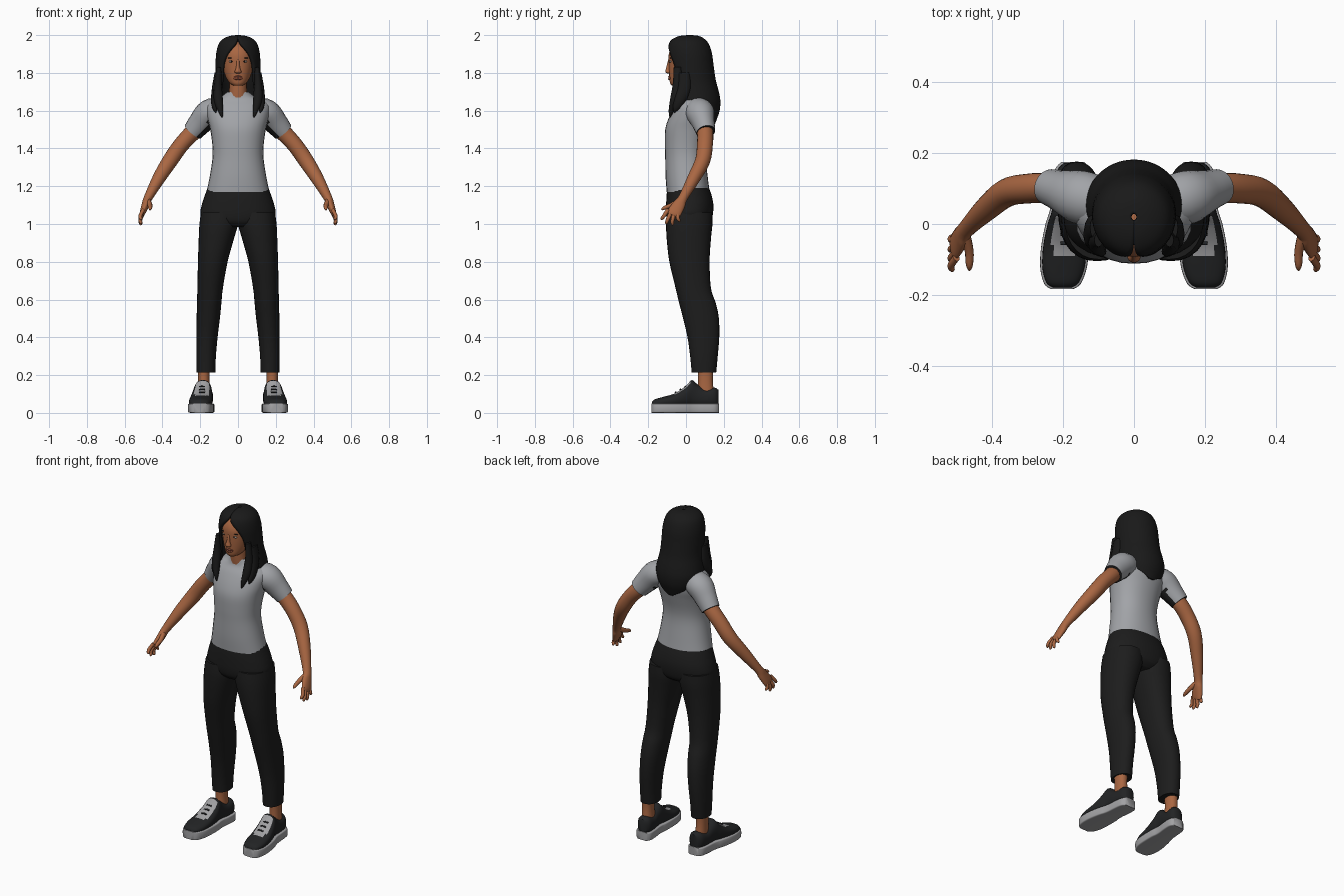
import bpy, bmesh, math
from mathutils import Vector


def material(name, rgb):
    m = bpy.data.materials.new(name)
    m.diffuse_color = (*rgb, 1)
    return m


SKIN = material("brown skin", (0.40, 0.135, 0.055))
SHIRT = material("grey cotton", (0.36, 0.37, 0.39))
PANTS = material("black trousers", (0.012, 0.012, 0.012))
HAIR = material("black hair", (0.010, 0.010, 0.010))
SHOE = material("black shoe fabric", (0.016, 0.017, 0.018))
SOLE = material("light grey rubber", (0.36, 0.36, 0.37))
LIPS = material("dark lips", (0.27, 0.075, 0.04))
EYES = material("eye white", (0.5, 0.42, 0.36))


def smooth(rows, k=4):
    """Catmull-Rom interpolation of rows of numbers."""
    out = []
    for i in range(len(rows) - 1):
        a, b, c, d = (rows[max(i - 1, 0)], rows[i], rows[i + 1],
                      rows[min(i + 2, len(rows) - 1)])
        for s in range(k):
            t = s / k
            out.append([q + 0.5 * t * (r - p + t * (2 * p - 5 * q + 4 * r - w + t * (3 * (q - r) + w - p)))
                        for p, q, r, w in zip(a, b, c, d)])
    return out + [list(rows[-1])]


def oval(center, u, v, p=2.0, n=28):
    """Superellipse ring around center with half axes u and v."""
    ring = []
    for i in range(n):
        a = 2 * math.pi * i / n
        c, s = math.cos(a), math.sin(a)
        ring.append(Vector(center) + u * math.copysign(abs(c) ** (2 / p), c)
                    + v * math.copysign(abs(s) ** (2 / p), s))
    return ring


def skin(name, rings, mats, mirror=False, closed=True, rule=None, angle=50):
    """Bridge rings into a surface; rule(face) picks a material slot."""
    bm = bmesh.new()
    vs = [[bm.verts.new(p) for p in r] for r in rings]
    n = len(vs[0])
    for a, b in zip(vs, vs[1:]):
        for i in range(n if closed else n - 1):
            j = (i + 1) % n
            bm.faces.new((a[i], a[j], b[j], b[i]))
    if closed:
        bm.faces.new(vs[0])
        bm.faces.new(vs[-1])
    bmesh.ops.recalc_face_normals(bm, faces=bm.faces)
    bm.normal_update()
    for f in bm.faces:
        f.smooth = True
        if rule:
            f.material_index = rule(f)
    me = bpy.data.meshes.new(name)
    bm.to_mesh(me)
    bm.free()
    me.set_sharp_from_angle(angle=math.radians(angle))
    for m in mats:
        me.materials.append(m)
    ob = bpy.data.objects.new(name, me)
    bpy.context.collection.objects.link(ob)
    if mirror:
        ob.modifiers.new("mirror", "MIRROR")
    return ob


def column(name, rows, mat, p=2.2, **kw):
    """Rows of (z, x0, x1, y0, y1): level cross sections."""
    rings = [oval(((a + b) / 2, (c + d) / 2, z), Vector(((b - a) / 2, 0, 0)),
                  Vector((0, (d - c) / 2, 0)), p) for z, a, b, c, d in smooth(rows)]
    return skin(name, rings, [mat], **kw)


def tube(name, rows, mats, n=20, **kw):
    """Rows of (x, y, z, r1, r2): sections square to the path."""
    rows = smooth(rows)
    rings = []
    for i, r in enumerate(rows):
        t = (Vector(rows[min(i + 1, len(rows) - 1)][:3]) - Vector(rows[max(i - 1, 0)][:3])).normalized()
        u = Vector((0, 1, 0)).cross(t).normalized()
        rings.append(oval(r[:3], u * r[3], t.cross(u) * r[4], 2, n))
    return skin(name, rings, mats, mirror=True, **kw)


def sym(rows):
    return [(z, -r, r, a, b) for z, r, a, b in rows]


# Shirt body and sleeves with dark lining underneath
column("shirt_body", sym([
    (1.17, .166, -.102, .125), (1.25, .150, -.108, .115), (1.35, .135, -.110, .105),
    (1.42, .136, -.112, .110), (1.50, .147, -.110, .130), (1.56, .162, -.092, .145),
    (1.62, .170, -.062, .145), (1.655, .14, -.038, .13), (1.675, .09, -.032, .11),
    (1.70, .056, -.03, .075)]), SHIRT)
tube("sleeve", [(.09, .06, 1.605, .065, .07), (.15, .075, 1.588, .073, .076),
                (.20, .092, 1.535, .064, .06), (.24, .105, 1.487, .054, .051)],
     [SHIRT, PANTS], rule=lambda f: int(f.normal.z < -.6 and f.calc_center_median().x > .13))

# Trousers
column("trouser_hips", sym([
    (.985, .10, -.07, .10), (1.01, .165, -.095, .13), (1.05, .198, -.104, .142),
    (1.10, .192, -.105, .145), (1.15, .176, -.103, .136), (1.19, .162, -.098, .122)]), PANTS)
column("trouser_leg", [
    (.215, .12, .219, .03, .16), (.30, .117, .221, .022, .168), (.40, .108, .220, .008, .176),
    (.50, .096, .219, -.015, .174), (.58, .088, .217, -.036, .158), (.66, .08, .215, -.055, .132),
    (.80, .055, .212, -.088, .125), (.92, .022, .208, -.102, .132), (1.0, .0, .204, -.105, .14),
    (1.06, .0, .196, -.10, .14)], PANTS, mirror=True)
column("ankle", [(.09, .145, .212, .06, .15), (.17, .151, .211, .064, .142),
                 (.25, .148, .214, .06, .145)], SKIN, mirror=True)

# Arms, thumbs and fingers
tube("arm", [(.15, .075, 1.58, .05, .045), (.235, .10, 1.49, .045, .043), (.30, .10, 1.42, .042, .042),
             (.36, .088, 1.335, .041, .04), (.42, .04, 1.24, .034, .034), (.475, -.015, 1.14, .023, .025),
             (.488, -.035, 1.105, .021, .033), (.505, -.062, 1.06, .015, .038),
             (.509, -.07, 1.045, .010, .032)], [SKIN])
FINGERS = {"index": (-.095, 1.065, -.128, 1.022), "middle": (-.078, 1.055, -.103, 1.0),
           "ring": (-.060, 1.05, -.072, .994), "little": (-.042, 1.055, -.036, 1.012)}
for f, (y0, z0, y1, z1) in FINGERS.items():
    tube(f + "_finger", [(.502, y0, z0 + .01, .010, .011), (.517, (y0 + y1) / 2 - .005, (z0 + z1) / 2, .010, .010),
                         (.514, y1, z1 + .006, .008, .008), (.512, y1, z1, .003, .003)], [SKIN], n=10)
tube("thumb", [(.478, -.03, 1.125, .015, .016), (.466, -.075, 1.10, .013, .013),
               (.465, -.115, 1.085, .010, .010), (.465, -.13, 1.075, .004, .004)], [SKIN], n=10)

# Shoes: rows of (y, x centre, half width, top of upper)
shoe = [(-.180, .203, .026, .058), (-.165, .202, .046, .072), (-.12, .199, .060, .085),
        (-.06, .195, .061, .103), (0, .189, .055, .143), (.03, .186, .048, .174),
        (.06, .183, .045, .152), (.10, .179, .046, .128), (.15, .175, .043, .134), (.172, .173, .026, .122)]
fine = smooth(shoe)


def tongue(f):
    c = f.calc_center_median()
    return int(f.normal.z > .35 and -.085 < c.y < .025 and abs(c.x - .19 + c.y * .08) < .036)


skin("shoe_upper", [oval((x, y, (.03 + h) / 2), Vector((w, 0, 0)), Vector((0, 0, (h - .03) / 2)), 2.4)
                    for y, x, w, h in fine], [SHOE, SOLE], mirror=True, rule=tongue)
skin("shoe_sole", [oval((x, y * 1.02, .025), Vector((w + .006, 0, 0)), Vector((0, 0, .025)), 9)
                   for y, x, w, h in fine], [SOLE], mirror=True)
for i in range(3):
    y, z = -.055 + i * .026, .108 + i * .015
    tube("lace_gap", [(.174, y, z, .004, .005), (.19, y, z + .002, .004, .005),
                      (.207, y, z, .004, .005)], [SHOE], n=8)

# Neck, head and face
column("neck", sym([(1.64, .056, -.03, .08), (1.70, .047, -.036, .065), (1.78, .047, -.04, .07)]), SKIN)
column("head", sym([
    (1.733, .022, -.076, -.03), (1.748, .046, -.085, .02), (1.79, .07, -.089, .08),
    (1.85, .083, -.092, .10), (1.90, .083, -.091, .10), (1.94, .068, -.072, .09),
    (1.965, .035, -.035, .06)]), SKIN, p=2.1)
column("nose", sym([(1.797, .010, -.098, -.08), (1.806, .018, -.109, -.08),
                    (1.83, .010, -.104, -.08), (1.87, .007, -.094, -.08)]), SKIN, p=2)
column("mouth", sym([(1.762, .012, -.091, -.07), (1.768, .022, -.095, -.07), (1.774, .025, -.092, -.07),
                     (1.780, .022, -.095, -.07), (1.785, .010, -.091, -.07)]), LIPS, p=2)


def blob(name, x, y, z, rx, ry, rz, mat):
    column(name, [(z + rz * math.sin(a), x - rx * math.cos(a), x + rx * math.cos(a),
                   y - ry * math.cos(a), y + ry * math.cos(a))
                  for a in (-1.5, -.8, 0, .8, 1.5)], mat, p=2, mirror=True)


blob("eye", .034, -.079, 1.860, .014, .008, .006, EYES)
blob("iris", .034, -.084, 1.860, .005, .005, .005, HAIR)
blob("eyebrow", .036, -.079, 1.879, .019, .007, .003, HAIR)

# Hair shell: rows of (z, half width, y front, y back, opening angle)
shell = [(2.0, .008, .01, .03, 0), (1.995, .045, -.035, .07, 0), (1.978, .082, -.073, .10, 2),
         (1.95, .104, -.093, .122, 9), (1.90, .116, -.10, .138, 30), (1.84, .119, -.095, .146, 43),
         (1.76, .120, -.082, .158, 47), (1.70, .129, -.075, .174, 50), (1.65, .136, -.07, .182, 62),
         (1.60, .125, -.05, .178, 100), (1.56, .105, -.02, .165, 135), (1.525, .08, 0, .152, 168)]
rings = []
for z, r, y0, y1, gap in smooth(shell):
    ring = []
    for i in range(37):
        a = math.radians(gap + (360 - 2 * gap) * i / 36)
        ring.append(Vector((r * math.sin(a), (y0 + y1) / 2 - (y1 - y0) / 2 * math.cos(a), z)))
    rings.append(ring)
hair = skin("hair_shell", rings, [HAIR], closed=False)
thick = hair.modifiers.new("thickness", "SOLIDIFY")
thick.thickness = .014
thick.offset = -1

# Front locks
tube("front_lock", [(.100, -.045, 1.83, .012, .02), (.106, -.045, 1.74, .020, .025),
                    (.104, -.062, 1.66, .024, .022), (.092, -.078, 1.60, .014, .014),
                    (.084, -.085, 1.565, .003, .003)], [HAIR], n=12)
tube("side_lock", [(.112, -.01, 1.80, .012, .03), (.120, -.01, 1.72, .018, .035),
                   (.123, -.035, 1.65, .020, .03), (.122, -.055, 1.61, .012, .016),
                   (.116, -.06, 1.59, .003, .003)], [HAIR], n=12)
